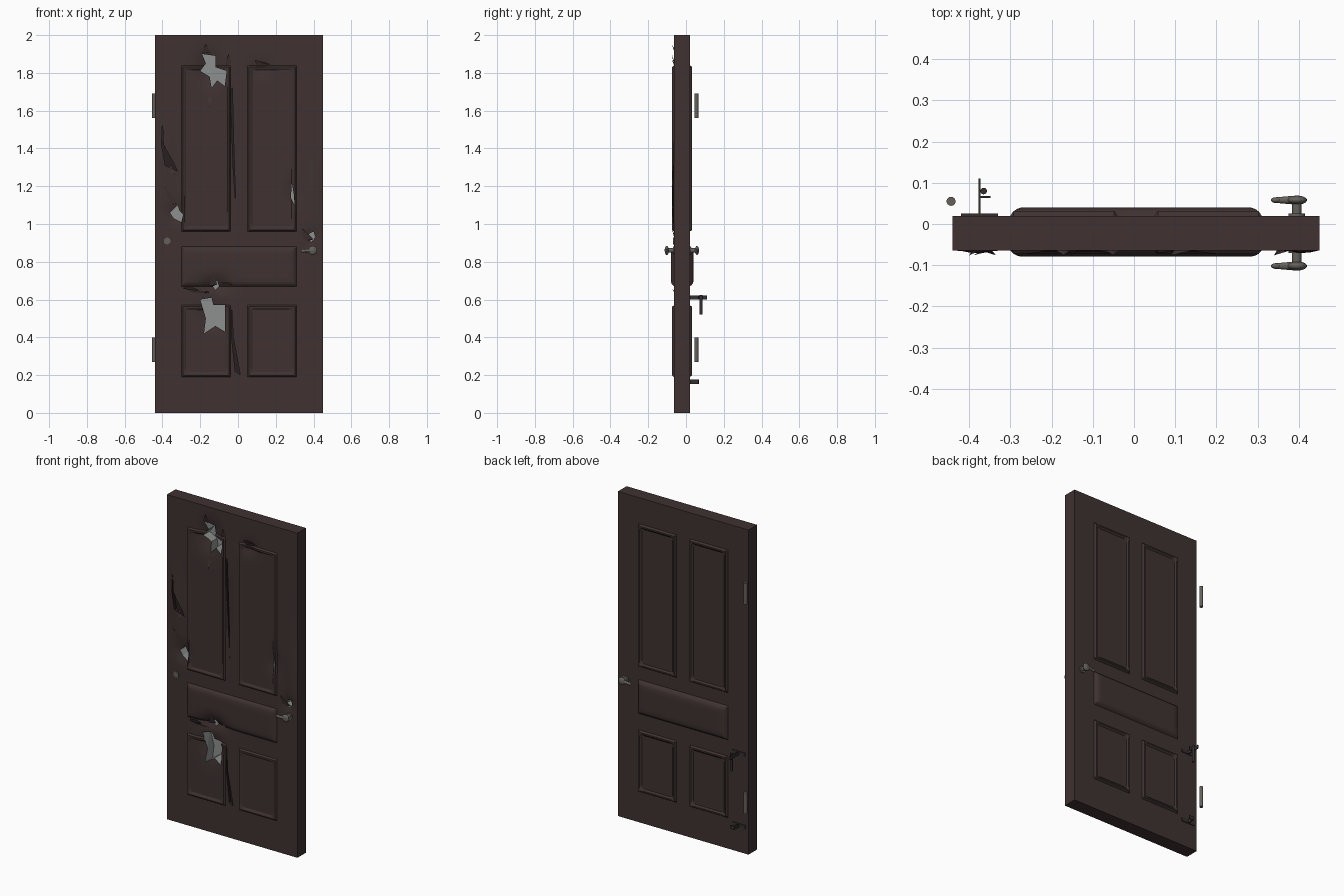
import bpy, bmesh, math
from mathutils import Vector

if "Cube" in bpy.data.objects:
    bpy.data.objects.remove(bpy.data.objects["Cube"])


def material(name, rgb):
    m = bpy.data.materials.new(name)
    m.diffuse_color = (*rgb, 1)
    m.use_nodes = True
    m.node_tree.nodes["Principled BSDF"].inputs["Base Color"].default_value = m.diffuse_color
    return m


WOOD = material("dark brown wood", (0.050, 0.032, 0.031))
CRACK = material("blackened wood", (0.022, 0.014, 0.014))
GREY = material("bare grey core", (0.27, 0.28, 0.275))
METAL = material("worn metal", (0.13, 0.12, 0.105))
IRON = material("dark iron", (0.035, 0.028, 0.028))


def finish(name, bm, mats, angle=35):
    bmesh.ops.recalc_face_normals(bm, faces=bm.faces)
    me = bpy.data.meshes.new(name)
    bm.to_mesh(me)
    bm.free()
    for m in mats:
        me.materials.append(m)
    ob = bpy.data.objects.new(name, me)
    bpy.context.collection.objects.link(ob)
    smooth(ob, angle)
    return ob


def smooth(ob, angle):
    bpy.ops.object.select_all(action='DESELECT')
    ob.select_set(True)
    bpy.context.view_layer.objects.active = ob
    bpy.ops.object.shade_smooth_by_angle(angle=math.radians(angle))


def rod(bm, a, b, r1, r2=None, sides=14):
    a, b = Vector(a), Vector(b)
    d = b - a
    mat = d.to_track_quat('Z', 'Y').to_matrix().to_4x4()
    mat.translation = (a + b) / 2
    bmesh.ops.create_cone(bm, cap_ends=True, segments=sides, radius1=r1,
                          radius2=r1 if r2 is None else r2, depth=d.length, matrix=mat)


def ball(bm, centre, scale):
    v = bmesh.ops.create_uvsphere(bm, u_segments=18, v_segments=10, radius=1)['verts']
    bmesh.ops.scale(bm, vec=scale, verts=v)
    bmesh.ops.translate(bm, vec=centre, verts=v)


# Door: raised panels on both sides, dents on the front
X0, X1, FRONT, BACK = -0.44, 0.45, -0.064, 0.02
OFFS = (0, 0.008, 0.016, 0.026)
TALL, MID = (0, 0.011, 0.011, 0.003), (0, 0.010, 0.015, 0.018)
PANELS = [(-0.30, -0.04, 0.96, 1.84, TALL), (0.05, 0.31, 0.96, 1.84, TALL),
          (-0.30, 0.31, 0.67, 0.88, MID),
          (-0.30, -0.04, 0.19, 0.57, TALL), (0.05, 0.31, 0.19, 0.57, TALL)]
DENTS = [(-0.15, 1.82, .028, .06, .08), (-0.33, 1.06, .018, .04, .05),
         (-0.13, 0.54, .026, .06, .08), (0.12, 1.82, .012, .05, .04),
         (0.39, 0.93, .014, .03, .04), (-0.12, 0.68, .026, .08, .04),
         (0.29, 1.16, .012, .03, .07), (-0.02, 1.40, .007, .02, .25),
         (-0.38, 1.35, -.008, .03, .15), (0.41, 1.15, -.007, .03, .20)]


def relief(x, z):
    for a, b, c, d, prof in PANELS:
        t = min(x - a, b - x, z - c, d - z)
        if t < 0:
            continue
        for i in range(3):
            if t <= OFFS[i + 1]:
                f = (t - OFFS[i]) / (OFFS[i + 1] - OFFS[i])
                return prof[i] + f * (prof[i + 1] - prof[i])
        return prof[3]
    return 0


def dent(x, z):
    return sum(h * math.exp(-((x - a) / sx) ** 2 - ((z - c) / sz) ** 2)
               for a, c, h, sx, sz in DENTS)


def lines(lo, hi, pairs, step):
    keys = {lo, hi}
    for a, b in pairs:
        for o in OFFS:
            keys |= {round(a + o, 4), round(b - o, 4)}
    keys = sorted(keys)
    out = []
    for a, b in zip(keys, keys[1:]):
        n = max(1, round((b - a) / step))
        out += [a + (b - a) * i / n for i in range(n)]
    return out + [hi]


xs = lines(X0, X1, [p[:2] for p in PANELS], 0.022)
zs = lines(0, 2, [p[2:4] for p in PANELS], 0.025)
nx, nz = len(xs), len(zs)
bm = bmesh.new()
edge = lambda i, j: i in (0, nx - 1) or j in (0, nz - 1)
F = [[bm.verts.new((x, FRONT - 0.85 * relief(x, z) + (0 if edge(i, j) else dent(x, z)), z))
      for j, z in enumerate(zs)] for i, x in enumerate(xs)]
B = [[bm.verts.new((x, BACK + 1.1 * relief(x, z), z)) for z in zs] for x in xs]
for i in range(nx - 1):
    for j in range(nz - 1):
        for G in (F, B):
            bm.faces.new((G[i][j], G[i + 1][j], G[i + 1][j + 1], G[i][j + 1]))
    for j in (0, nz - 1):
        bm.faces.new((F[i][j], F[i + 1][j], B[i + 1][j], B[i][j]))
for j in range(nz - 1):
    for i in (0, nx - 1):
        bm.faces.new((F[i][j], F[i][j + 1], B[i][j + 1], B[i][j]))
door = finish("door", bm, [WOOD, GREY, CRACK], 30)

# Jagged holes showing the grey core, and shallow dark cracks
HOLES = [
    [(-.19, 1.90), (-.12, 1.89), (-.12, 1.83), (-.06, 1.81), (-.07, 1.73), (-.11, 1.76),
     (-.14, 1.72), (-.15, 1.78), (-.20, 1.81), (-.17, 1.85)],
    [(-.36, 1.06), (-.32, 1.10), (-.31, 1.07), (-.29, 1.05), (-.30, 1.01), (-.34, 1.03)],
    [(-.20, .60), (-.14, .61), (-.13, .57), (-.07, .57), (-.07, .43), (-.12, .46),
     (-.18, .42), (-.17, .50)],
    [(.285, 1.22), (.295, 1.16), (.30, 1.10), (.28, 1.14)],
    [(.36, .92), (.38, .95), (.40, .96), (.41, .93), (.39, .905)],
    [(-.14, .68), (-.11, .70), (-.10, .67), (-.12, .65)]]
CRACKS = [
    [(-.040, 1.70), (-.030, 1.72), (-.022, 1.40), (-.012, 1.10), (-.026, 1.30)],
    [(-.400, 1.54), (-.395, 1.42), (-.345, 1.33), (-.320, 1.28), (-.385, 1.31), (-.405, 1.42)],
    [(-.035, .58), (-.025, .40), (.012, .20), (-.015, .22), (-.034, .40)],
    [(-.29, .66), (-.22, .642), (-.21, .65), (-.24, .662)],
    [(.10, 1.865), (.17, 1.845), (.13, 1.85)]]
bm = bmesh.new()
for polys, depth, idx in ((HOLES, 0.010, 1), (CRACKS, -0.048, 2)):
    for poly in polys:
        a = [bm.verts.new((x, -0.13, z)) for x, z in poly]
        b = [bm.verts.new((x, depth, z)) for x, z in poly]
        fs = [bm.faces.new(a), bm.faces.new(b[::-1])]
        n = len(a)
        fs += [bm.faces.new((a[k], b[k], b[(k + 1) % n], a[(k + 1) % n])) for k in range(n)]
        for f in fs:
            f.material_index = idx
cutter = finish("hole_cutter", bm, [WOOD, GREY, CRACK])
cutter.hide_render = True
mod = door.modifiers.new("holes", 'BOOLEAN')
mod.operation, mod.solver, mod.object = 'DIFFERENCE', 'EXACT', cutter
bpy.ops.object.select_all(action='DESELECT')
bpy.context.view_layer.objects.active = door
door.select_set(True)
bpy.ops.object.modifier_apply(modifier="holes")
bpy.data.objects.remove(cutter)
smooth(door, 30)

# Torn splinters: base edge, then a tip lifted off the surface
bm = bmesh.new()
for x, z, w, tx, tz in [(-.20, 1.90, .05, -.17, 1.955), (-.08, 1.82, .05, -.05, 1.90),
                        (-.17, 1.70, .04, -.15, 1.62), (-.39, 1.30, .04, -.335, 1.26),
                        (-.39, 1.40, .03, -.40, 1.53), (-.36, 1.10, .04, -.39, 1.20),
                        (-.22, .63, .07, -.29, .66), (-.16, .67, .05, -.13, .73),
                        (-.09, .69, .04, -.03, .68), (.35, .91, .05, .34, .98),
                        (.10, 1.83, .07, .09, 1.87)]:
    pts = [(x, -.058, z), (x + w, -.058, z + .01), (tx, -.076, tz), (x + w / 2, -.048, z)]
    v = [bm.verts.new(p) for p in pts]
    for t in ((0, 1, 2), (0, 1, 3), (1, 2, 3), (0, 2, 3)):
        bm.faces.new([v[k] for k in t])
finish("splinters", bm, [WOOD], 10)

# Lever handles on both sides
for name, y, s in (("front_handle", FRONT, -1), ("back_handle", BACK, 1)):
    bm = bmesh.new()
    rod(bm, (.395, y - s * .005, .86), (.395, y + s * .006, .86), .021)
    rod(bm, (.395, y, .86), (.395, y + s * .035, .86), .012)
    c = y + s * .038
    ball(bm, (.396, c, .86), (.024, .011, .024))
    rod(bm, (.39, c, .86), (.345, c, .858), .011, .007)
    ball(bm, (.345, c, .858), (.013, .007, .010))
    finish(name, bm, [METAL])

# Small round stud on the front
bm = bmesh.new()
rod(bm, (-.375, FRONT + .01, .91), (-.375, FRONT - .004, .91), .018)
finish("front_stud", bm, [METAL])

# Hinge pins
for name, z in (("upper_hinge", 1.56), ("lower_hinge", 0.27)):
    bm = bmesh.new()
    rod(bm, (-.444, .055, z), (-.444, .055, z + .13), .011)
    finish(name, bm, [METAL])

# Iron hooks on the back, with mounting plates
for name, z, reach in (("upper_hook", .61, .11), ("lower_hook", .165, .07)):
    bm = bmesh.new()
    p = bmesh.ops.create_cube(bm, size=1)['verts']
    bmesh.ops.scale(bm, vec=(.09, .006, .022), verts=p)
    bmesh.ops.translate(bm, vec=(-.375, .022, z), verts=p)
    p = bmesh.ops.create_cube(bm, size=1)['verts']
    bmesh.ops.scale(bm, vec=(.005, reach - .02, .022), verts=p)
    bmesh.ops.translate(bm, vec=(-.375, (reach + .02) / 2, z), verts=p)
    p = bmesh.ops.create_cube(bm, size=1)['verts']
    bmesh.ops.scale(bm, vec=(.028, .005, .022), verts=p)
    bmesh.ops.translate(bm, vec=(-.362, .066, z), verts=p)
    finish(name, bm, [IRON])

# Pin hanging from the upper hook
bm = bmesh.new()
rod(bm, (-.365, .08, .52), (-.365, .08, .625), .008)
finish("hook_pin", bm, [IRON])
